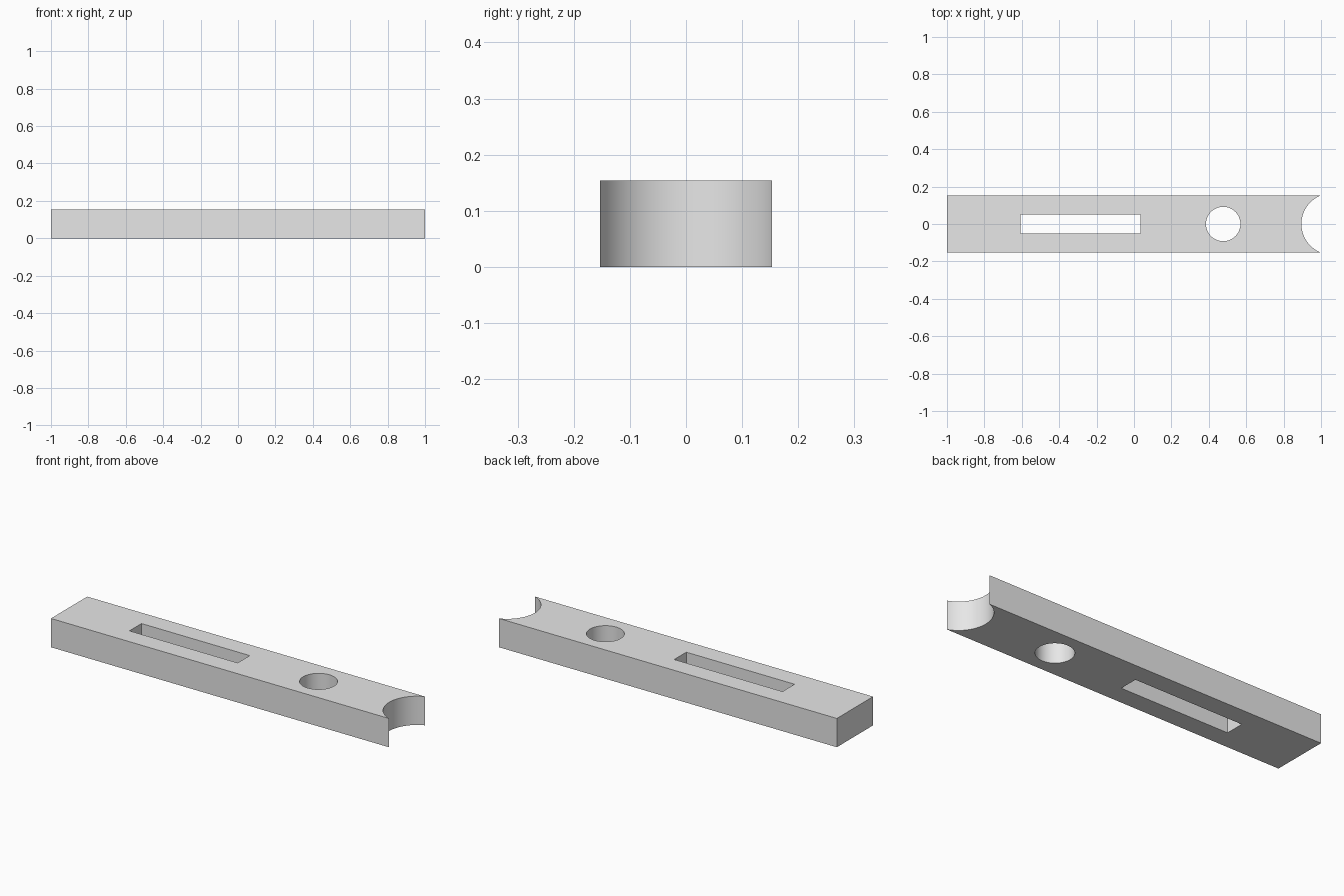
import bpy
import bmesh
import math

default = bpy.data.objects.get("Cube")
if default:
    bpy.data.objects.remove(default, do_unlink=True)

HALF_LENGTH, HALF_WIDTH, HEIGHT = 1.0, 0.153, 0.154
NOTCH_DEPTH = 0.105


def arc(cx, radius, start, end, steps):
    """Points along an arc centred on the x axis, both ends included."""
    angles = [start + (end - start) * i / steps for i in range(steps + 1)]
    return [(cx + radius * math.cos(a), radius * math.sin(a)) for a in angles]


def rectangle(x0, x1, half_width):
    return [(x0, -half_width), (x1, -half_width), (x1, half_width), (x0, half_width)]


# Outer outline: square left end, concave notch running corner to corner at the right end
notch_radius = (HALF_WIDTH ** 2 + NOTCH_DEPTH ** 2) / (2 * NOTCH_DEPTH)
notch_x = HALF_LENGTH - NOTCH_DEPTH + notch_radius
half_angle = math.asin(HALF_WIDTH / notch_radius)
outline = [(-HALF_LENGTH, HALF_WIDTH), (-HALF_LENGTH, -HALF_WIDTH)]
outline += arc(notch_x, notch_radius, math.pi + half_angle, math.pi - half_angle, 40)

# Through openings: long slot and round hole
slot = rectangle(-0.607, 0.034, 0.051)
hole = arc(0.477, 0.092, 0, math.tau, 72)[:-1]

# Filled and extruded profile
profile = bpy.data.curves.new("bar_profile", "CURVE")
profile.dimensions = "2D"
profile.fill_mode = "BOTH"
profile.extrude = HEIGHT / 2
for loop in (outline, slot, hole):
    spline = profile.splines.new("POLY")
    spline.points.add(len(loop) - 1)
    for point, (x, y) in zip(spline.points, loop):
        point.co = (x, y, 0, 1)
    spline.use_cyclic_u = True

bar = bpy.data.objects.new("slotted_bar", profile)
bpy.context.collection.objects.link(bar)
bpy.ops.object.select_all(action="DESELECT")
bar.select_set(True)
bpy.context.view_layer.objects.active = bar
bpy.ops.object.convert(target="MESH")
bar = bpy.context.object
bar.name = "slotted_bar"

# Weld caps to walls and rest the bar on the ground
bm = bmesh.new()
bm.from_mesh(bar.data)
bmesh.ops.remove_doubles(bm, verts=bm.verts, dist=1e-5)
bmesh.ops.translate(bm, verts=bm.verts, vec=(0, 0, HEIGHT / 2))
bmesh.ops.recalc_face_normals(bm, faces=bm.faces)
bm.to_mesh(bar.data)
bm.free()

# Plain grey finish
grey = bpy.data.materials.new("light_grey")
grey.use_nodes = True
colour = (0.8, 0.8, 0.8, 1)
grey.diffuse_color = colour
grey.node_tree.nodes["Principled BSDF"].inputs["Base Color"].default_value = colour
bar.data.materials.clear()
bar.data.materials.append(grey)

bpy.ops.object.shade_smooth_by_angle(angle=math.radians(30))
